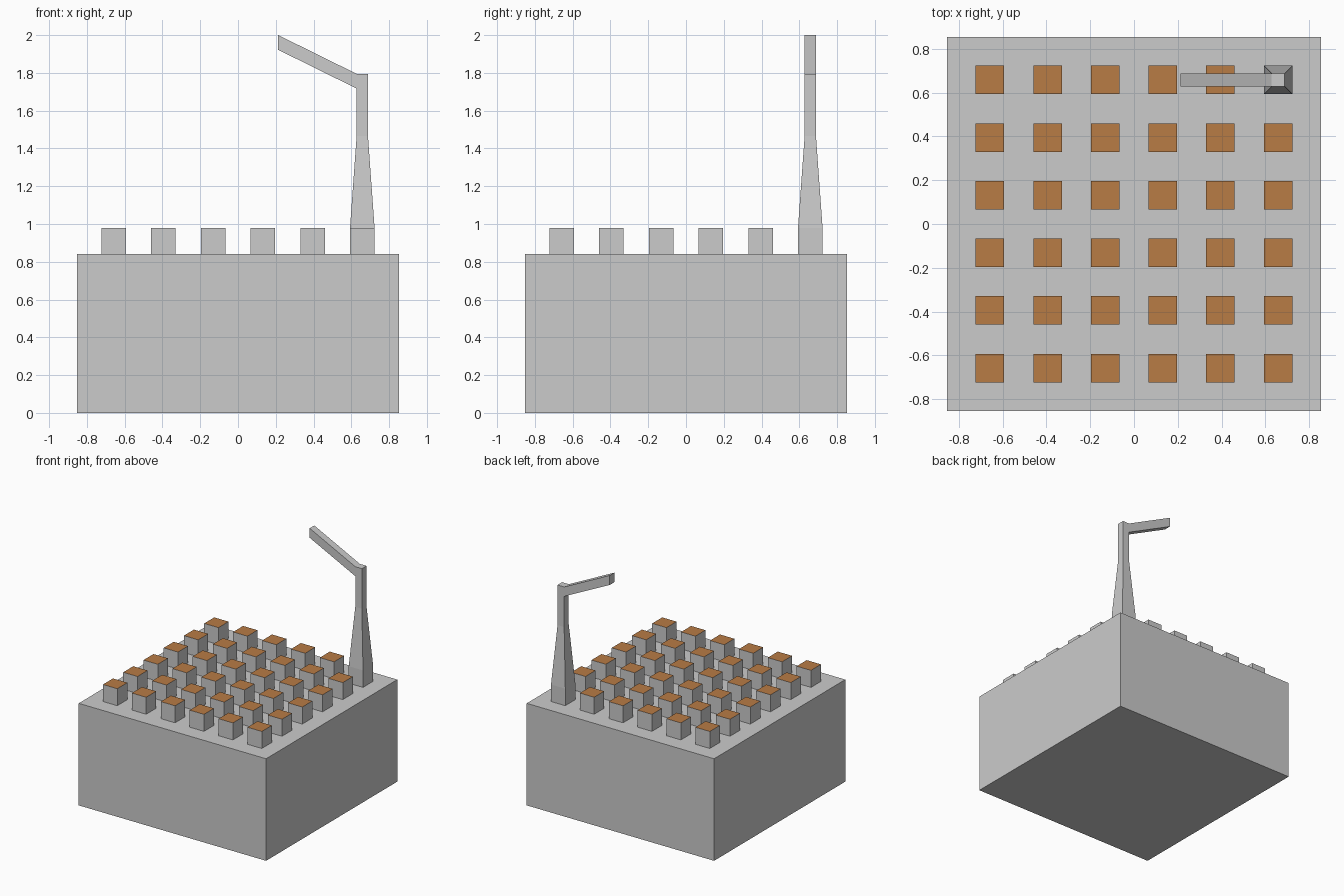
import bpy, bmesh

if "Cube" in bpy.data.objects:
    bpy.data.objects.remove(bpy.data.objects["Cube"])

BASE_HALF, BASE_TOP = 0.853, 0.84
STUD_HALF, STUD_TOP = 0.065, 0.98
PITCH = 0.2632
CORNER = 2.5 * PITCH   # centre of the outermost grid cell


def finish(bm, name):
    bmesh.ops.recalc_face_normals(bm, faces=bm.faces)
    mesh = bpy.data.meshes.new(name)
    bm.to_mesh(mesh)
    bm.free()
    obj = bpy.data.objects.new(name, mesh)
    bpy.context.collection.objects.link(obj)
    return obj


def add_loft(bm, rings):
    """Closed solid through a list of four-cornered rings; returns the end cap."""
    loops = [[bm.verts.new(p) for p in ring] for ring in rings]
    for a, b in zip(loops, loops[1:]):
        for i in range(4):
            j = (i + 1) % 4
            bm.faces.new((a[i], a[j], b[j], b[i]))
    bm.faces.new(loops[0][::-1])
    return bm.faces.new(loops[-1])


def square(x, y, half, z):
    return [(x + sx * half, y + sy * half, z)
            for sx, sy in ((-1, -1), (1, -1), (1, 1), (-1, 1))]


# Base block
bm = bmesh.new()
add_loft(bm, [square(0, 0, BASE_HALF, 0), square(0, 0, BASE_HALF, BASE_TOP)])
finish(bm, "base_block")

# Grid of studs with orange tops; the back right cell holds the mast
orange = bpy.data.materials.new("orange_top")
orange.diffuse_color = (0.48, 0.20, 0.06, 1)
orange.use_nodes = True
orange.node_tree.nodes["Principled BSDF"].inputs["Base Color"].default_value = orange.diffuse_color
grey = bpy.data.materials.new("grey_side")
grey.diffuse_color = (0.8, 0.8, 0.8, 1)
grey.use_nodes = True
grey.node_tree.nodes["Principled BSDF"].inputs["Base Color"].default_value = grey.diffuse_color
bm = bmesh.new()
for ix in range(6):
    for iy in range(6):
        if (ix, iy) == (5, 5):
            continue
        x, y = (ix - 2.5) * PITCH, (iy - 2.5) * PITCH
        top = add_loft(bm, [square(x, y, STUD_HALF, BASE_TOP),
                            square(x, y, STUD_HALF, STUD_TOP)])
        top.material_index = 1
studs = finish(bm, "studs")
studs.data.materials.append(grey)
studs.data.materials.append(orange)

# Mast: square foot, taper, straight upper post
POST_HALF = 0.03
bm = bmesh.new()
add_loft(bm, [square(CORNER, CORNER, h, z) for h, z in
              ((STUD_HALF, BASE_TOP), (STUD_HALF, STUD_TOP),
               (POST_HALF, 1.465), (POST_HALF, 1.795))])
finish(bm, "mast")

# Slanted arm rising from the mast's left face
bm = bmesh.new()
add_loft(bm, [[(x, CORNER - POST_HALF, z0), (x, CORNER + POST_HALF, z0),
               (x, CORNER + POST_HALF, z1), (x, CORNER - POST_HALF, z1)]
              for x, z0, z1 in ((CORNER - POST_HALF, 1.717, 1.795),
                                (0.213, 1.922, 2.0))])
finish(bm, "arm")
